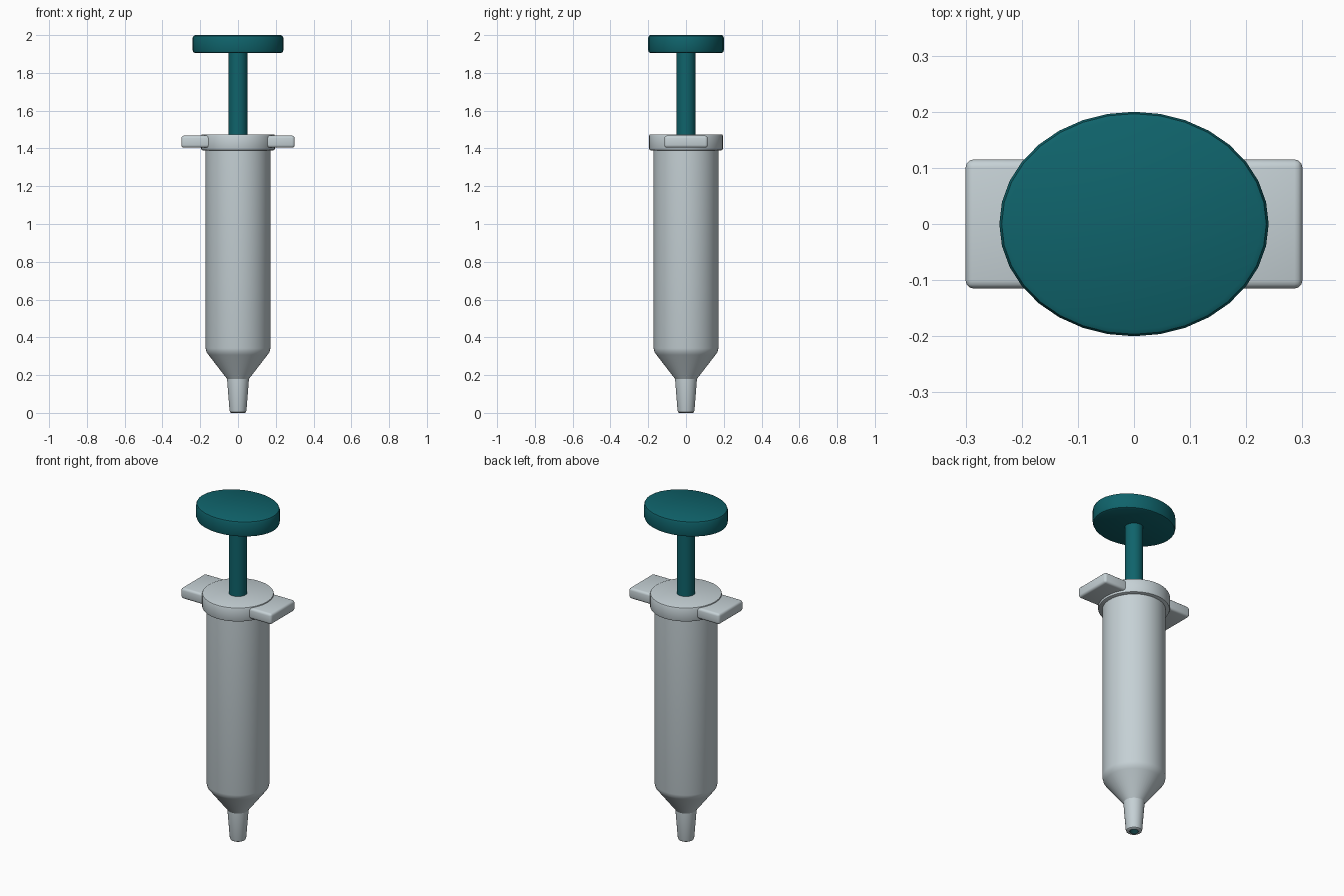
import bpy, bmesh, math

if "Cube" in bpy.data.objects:
    bpy.data.objects.remove(bpy.data.objects["Cube"])


def material(name, rgb):
    m = bpy.data.materials.new(name)
    m.diffuse_color = (*rgb, 1)
    m.use_nodes = True
    m.node_tree.nodes["Principled BSDF"].inputs["Base Color"].default_value = m.diffuse_color
    return m


GREY = material("pale_grey", (0.56, 0.635, 0.665))
TEAL = material("deep_teal", (0.0048, 0.125, 0.147))
DARK = material("dark_bore", (0.005, 0.04, 0.045))


def finish(name, bm, mat, angle=32):
    bmesh.ops.recalc_face_normals(bm, faces=bm.faces)
    me = bpy.data.meshes.new(name)
    bm.to_mesh(me)
    bm.free()
    ob = bpy.data.objects.new(name, me)
    bpy.context.collection.objects.link(ob)
    me.materials.append(mat)
    bpy.ops.object.select_all(action='DESELECT')
    ob.select_set(True)
    bpy.context.view_layer.objects.active = ob
    bpy.ops.object.shade_smooth_by_angle(angle=math.radians(angle))
    return ob


def lathe(name, profile, mat, n=32, sx=1.0, sy=1.0):
    """Revolve (radius, z) points around z and cap both ends."""
    bm = bmesh.new()
    rings = [[bm.verts.new((r * sx * math.cos(2 * math.pi * i / n),
                            r * sy * math.sin(2 * math.pi * i / n), z))
              for i in range(n)] for r, z in profile]
    for a, b in zip(rings, rings[1:]):
        for i in range(n):
            j = (i + 1) % n
            bm.faces.new((a[i], a[j], b[j], b[i]))
    bm.faces.new(rings[0])
    bm.faces.new(rings[-1])
    return finish(name, bm, mat)


def rounded(r, z0, z1, b):
    """Cylinder profile with softened rims."""
    k = b * 0.3
    return [(r - b, z0), (r - k, z0 + k), (r, z0 + b),
            (r, z1 - b), (r - k, z1 - k), (r - b, z1)]


# Barrel with tapered shoulder
lathe("barrel", [(0.055, 0.175), (0.062, 0.185), (0.156, 0.307), (0.167, 0.322),
                 (0.172, 0.342), (0.172, 1.42)], GREY, 48)

# Nozzle with a small recessed bore
nozzle = lathe("nozzle", [(0.024, 0.04), (0.024, 0.0), (0.036, 0.0), (0.042, 0.004),
                          (0.045, 0.014), (0.058, 0.18), (0.058, 0.2)], GREY)
nozzle.data.materials.append(DARK)
for f in nozzle.data.polygons:
    if math.hypot(f.center.x, f.center.y) < 0.026 and f.center.z < 0.05:
        f.material_index = 1

# Collar at the top of the barrel
lathe("collar", rounded(0.195, 1.39, 1.475, 0.008), GREY, 48)

# Finger grips on both sides
for side, label in ((-1, "left"), (1, "right")):
    bm = bmesh.new()
    bmesh.ops.create_cube(bm, size=1)
    for v in bm.verts:
        v.co = (side * 0.2 + v.co.x * 0.2, v.co.y * 0.23, 1.436 + v.co.z * 0.064)
    bmesh.ops.bevel(bm, geom=bm.edges[:], offset=0.014, segments=3,
                    profile=0.5, affect='EDGES')
    finish(label + "_finger_grip", bm, GREY)

# Plunger rod and oval thumb pad
lathe("plunger_rod", [(0.05, 1.4), (0.05, 1.93)], TEAL)
lathe("thumb_pad", rounded(0.24, 1.905, 2.0, 0.014), TEAL, 32, 1.0, 0.2 / 0.24)
